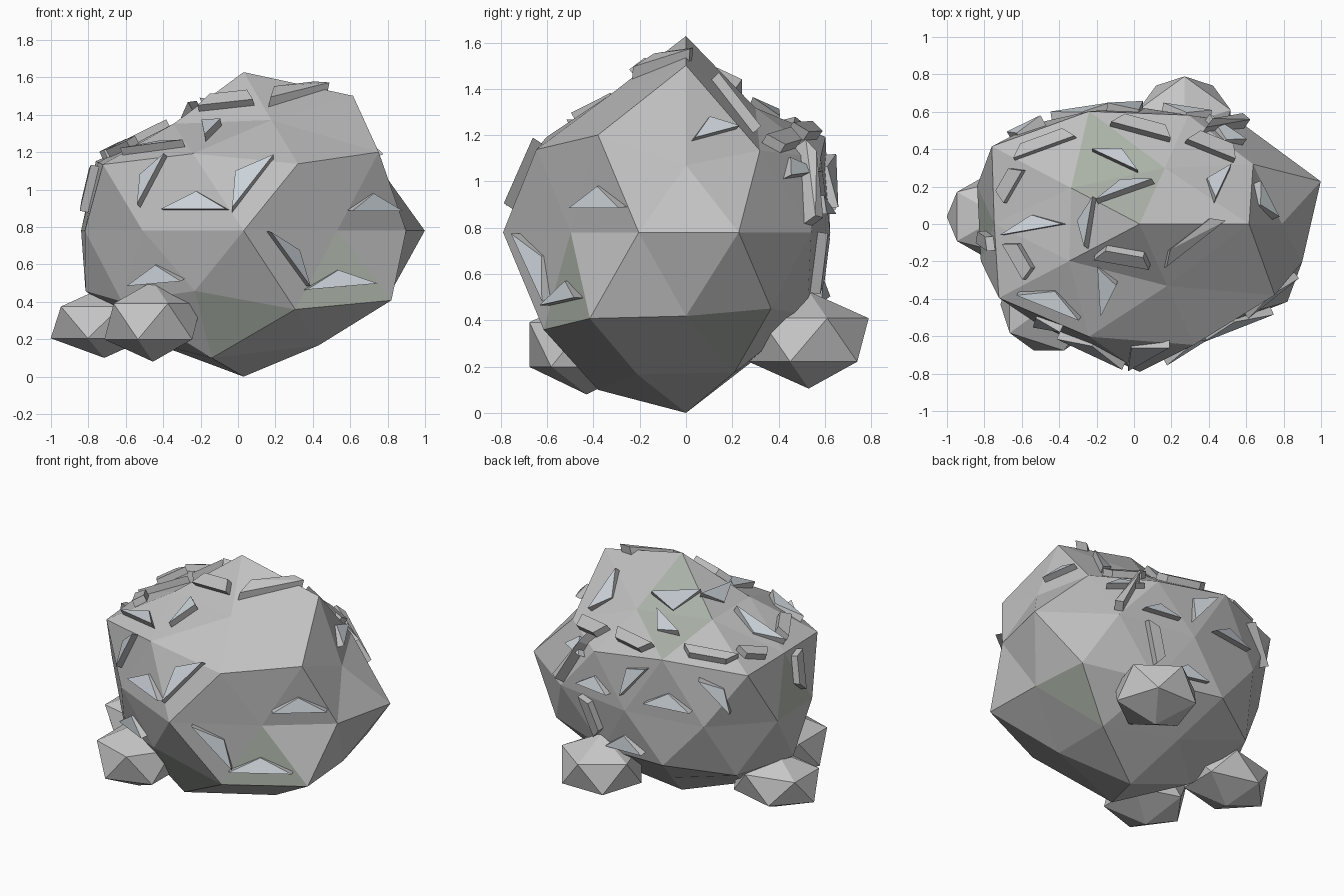
import bpy, bmesh, math
from mathutils import Vector, Matrix
from mathutils.bvhtree import BVHTree

if "Cube" in bpy.data.objects:
    bpy.data.objects.remove(bpy.data.objects["Cube"])


def material(name, rgb):
    m = bpy.data.materials.new(name)
    m.diffuse_color = (*rgb, 1)
    m.use_nodes = True
    m.node_tree.nodes["Principled BSDF"].inputs["Base Color"].default_value = m.diffuse_color
    return m


STONE = material("grey stone", (0.53, 0.53, 0.53))
MOSS = material("mossy stone", (0.41, 0.45, 0.395))
PEBBLE = material("pale stone", (0.57, 0.57, 0.57))
CHIP = material("chipped stone", (0.60, 0.65, 0.69))


def add_object(name, bm, *mats):
    me = bpy.data.meshes.new(name)
    bm.to_mesh(me)
    bm.free()
    for m in mats:
        me.materials.append(m)
    ob = bpy.data.objects.new(name, me)
    bpy.context.collection.objects.link(ob)
    return ob


# Boulder: low icosphere, each latitude ring pushed in or out (first angle, factors)
CENTRE = Vector((0.03, 0, 0.78))
SIZE = Vector((1.05, 0.76, 0.80))
RINGS = {
    100: (0, [1.06]),
    85: (0, [1.06, .79, .82, .84, .87]),
    53: (36, [.84, .98, .87, .98, 1.0]),
    45: (0, [.81, .90, 1.04, .99, 1.0]),
    0: (18, [.97, .88, .82, .88, .87, .85, .875, 1.04, .81, .87]),
    -45: (36, [.92, .90, .90, .90, 1.04]),
    -53: (0, [.86, .85, .90, .90, 1.0]),
    -85: (36, [.89, .80, .88, 1.0, .90]),
    -100: (0, [.975]),
}
MOSS_DIRS = [(-.09, .27, .9), (-.175, .54, .74), (.52, -.71, -.32),
             (-.06, -.72, -.61), (.67, .28, -.61), (-.92, 0, .175)]

bm = bmesh.new()
bmesh.ops.create_icosphere(bm, subdivisions=2, radius=1)
for d in MOSS_DIRS:
    d = Vector(d).normalized()
    max(bm.faces, key=lambda f: f.calc_center_median().normalized().dot(d)).material_index = 1
for v in bm.verts:
    key = min(RINGS, key=lambda k: abs(k / 100 - v.co.z))
    start, factors = RINGS[key]
    ang = math.degrees(math.atan2(v.co.y, v.co.x)) - start
    n = len(factors)
    f = factors[round(ang * n / 360) % n]
    v.co = CENTRE + v.co * f * SIZE
bmesh.ops.recalc_face_normals(bm, faces=bm.faces)
bm.normal_update()
tree = BVHTree.FromBMesh(bm)
add_object("boulder", bm, STONE, MOSS)

# Small rocks around the foot: centre, radii and turn
ROCKS = [((-.455, -.43, .295), (.29, .29, .215), 0),
         ((-.715, .04, .29), (.32, .25, .19), 0),
         ((.27, .53, .315), (.29, .29, .21), 18)]
for i, (c, r, turn) in enumerate(ROCKS):
    bm = bmesh.new()
    bmesh.ops.create_icosphere(bm, subdivisions=1, radius=1)
    spin = Matrix.Rotation(math.radians(turn), 3, 'Z')
    for v in bm.verts:
        v.co = Vector(c) + (spin @ v.co) * Vector(r)
    add_object(f"small_rock_{i + 1}", bm, PEBBLE)

# Chips: wedges lying on the boulder, given per side as
# (across, up, edge length, edge angle, width)
X, Y, Z = Vector((1, 0, 0)), Vector((0, 1, 0)), Vector((0, 0, 1))
FRONT = [(-.45, 1.04, .31, 62, .08), (-.22, .89, .35, 0, .10), (.08, 1.02, .36, 52, .12),
         (.26, .63, .36, -54, .08), (.54, .48, .38, 5, .09), (.72, .89, .27, 0, .09),
         (-.43, .51, .29, 5, .09), (-.13, 1.30, .12, 45, .09)]
TOP = [(-.47, .40, .35, 20, .06), (-.10, .33, .27, -25, .08), (-.53, -.03, .34, 10, .08),
       (-.22, 0, .27, 80, .08), (-.04, .16, .32, 20, .08), (-.06, -.19, .30, -10, .06),
       (.32, -.11, .40, 38, .06), (.03, .48, .33, -15, .06), (.40, .38, .28, -22, .07),
       (.47, .20, .20, 65, .09), (-.63, .20, .20, 60, .07),
       (-.63, -.20, .22, -60, .07), (.47, .49, .24, 10, .04), (-.45, -.43, .36, -22, .08)]
RIGHT = [(.12, 1.20, .20, 15, .08)]
BACK = [(-.48, 1.02, .20, 5, .08), (-.28, .86, .26, 0, .08), (.05, 1.0, .30, 50, .10),
        (.28, .88, .32, 0, .09), (.56, 1.0, .28, -50, .08), (-.34, .65, .28, -70, .07),
        (-.05, .50, .30, 5, .09)]
LEFT = [(.12, 1.0, .25, 80, .07)]


def on_surface(u, v, across, up, look):
    # drop a point of the view plane onto the boulder
    p = across * u + up * v
    hit = tree.ray_cast(p - look * 4, look)
    if hit[0] is None:
        hit = tree.find_nearest(p)
    return hit[0], hit[1]


def add_chip(bm, spec, across, up, look):
    u, v, length, angle, width = spec
    ca, sa = math.cos(math.radians(angle)), math.sin(math.radians(angle))
    h = length / 2
    bar = width <= .07
    # bars keep a long back edge, wedges run to a point
    back = [(.36 * length, width), (-.32 * length, width)] if bar else [(0, width)]
    pts = [on_surface(u + s * ca - t * sa, v + s * sa + t * ca, across, up, look)
           for s, t in [(-h, 0), (h, 0)] + back]
    normal = sum((n for _, n in pts), Vector()).normalized()
    # lift the front edge clear of any ridge it crosses
    middle = on_surface(u, v, across, up, look)[0]
    lift = min(.06, max(0, (middle - (pts[0][0] + pts[1][0]) / 2).dot(normal)))
    verts = []
    for i, (p, _) in enumerate(pts):
        top = .045 + lift if i < 2 or bar else .012
        verts += [bm.verts.new(p - normal * .04), bm.verts.new(p + normal * top)]
    made = bmesh.ops.convex_hull(bm, input=verts)["geom"]
    faces = [g for g in made if isinstance(g, bmesh.types.BMFace)]
    bmesh.ops.recalc_face_normals(bm, faces=faces)
    # the broad outer face of a wedge shows the fresh chipped colour
    for f in faces:
        f.normal_update()
        f.material_index = 1 if not bar and f.normal.dot(normal) > .5 else 0


for side, specs, axes in [("front", FRONT, (X, Z, Y)), ("top", TOP, (X, Y, -Z)),
                          ("right", RIGHT, (Y, Z, -X)), ("back", BACK, (-X, Z, -Y)),
                          ("left", LEFT, (-Y, Z, X))]:
    bm = bmesh.new()
    for spec in specs:
        add_chip(bm, spec, *axes)
    add_object(f"{side}_chips", bm, STONE, CHIP)
